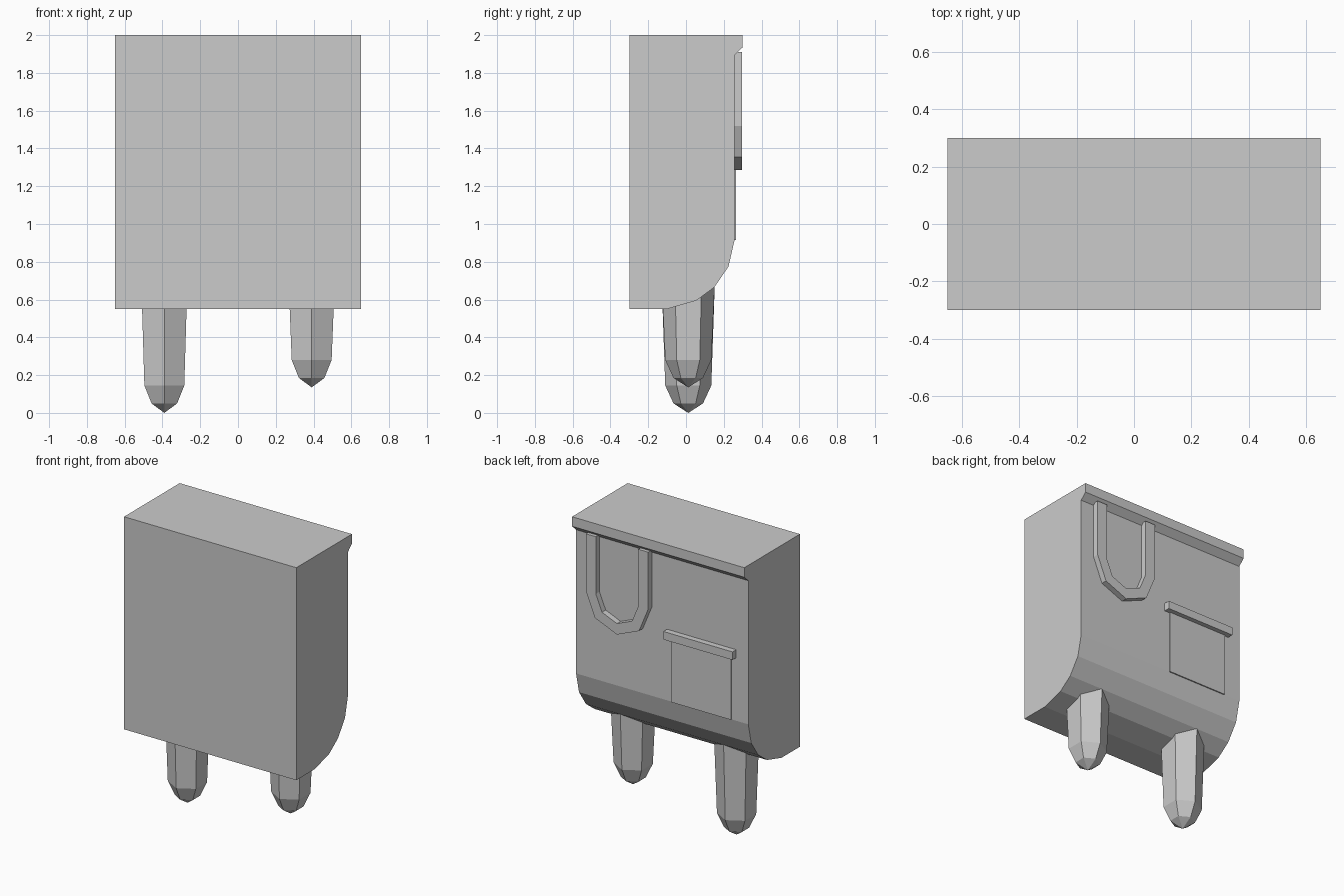
import bpy
import bmesh
import math

if "Cube" in bpy.data.objects:
    bpy.data.objects.remove(bpy.data.objects["Cube"], do_unlink=True)

GREY = (0.6, 0.6, 0.6, 1)
grey = bpy.data.materials.new("light grey")
grey.use_nodes = True
grey.diffuse_color = GREY
grey.node_tree.nodes["Principled BSDF"].inputs["Base Color"].default_value = GREY


def finish(name, bm):
    bmesh.ops.recalc_face_normals(bm, faces=bm.faces)
    mesh = bpy.data.meshes.new(name)
    bm.to_mesh(mesh)
    bm.free()
    mesh.materials.append(grey)
    obj = bpy.data.objects.new(name, mesh)
    bpy.context.collection.objects.link(obj)
    return obj


def extrude_outline(name, outline, offset):
    """Solid made by pushing a closed outline along an offset."""
    bm = bmesh.new()
    face = bm.faces.new([bm.verts.new(p) for p in outline])
    moved = bmesh.ops.extrude_face_region(bm, geom=[face])["geom"]
    verts = [v for v in moved if isinstance(v, bmesh.types.BMVert)]
    bmesh.ops.translate(bm, verts=verts, vec=offset)
    return finish(name, bm)


def plate(name, x, width, z0, z1, front):
    """Upright plate on the back wall, sunk slightly into it."""
    a, b = x - width / 2, x + width / 2
    y = 0.24
    return extrude_outline(name, [(a, y, z0), (b, y, z0), (b, y, z1), (a, y, z1)],
                           (0, front - y, 0))


# Body: side profile with a lip at the top and a rounded lower back edge
HALF = 0.65
profile = [(-0.3, 0.55), (-0.3, 2), (0.3, 2), (0.3, 1.935), (0.257, 1.895),
           (0.257, 0.915), (0.225, 0.775), (0.15, 0.665), (0.055, 0.595), (-0.1, 0.55)]
extrude_outline("body", [(-HALF, y, z) for y, z in profile], (2 * HALF, 0, 0))

# Raised loop: two straight arms joined by a faceted half ring
LOOP_X, LOOP_Z, LOOP_TOP = 0.313, 1.52, 1.91


def arch(radius):
    pts = [(radius, LOOP_TOP)]
    for i in range(5):
        a = -math.pi * i / 4
        pts.append((radius * math.cos(a), LOOP_Z + radius * math.sin(a)))
    return pts + [(-radius, LOOP_TOP)]


loop = arch(0.235) + arch(0.16)[::-1]
extrude_outline("raised_loop", [(LOOP_X + x, 0.24, z) for x, z in loop], (0, 0.057, 0))

# Small panel with a ledge above it
plate("panel", -0.3, 0.45, 0.915, 1.36, 0.265)
plate("panel_ledge", -0.298, 0.522, 1.345, 1.4, 0.297)


# Legs: tapered six-sided pegs with pointed ends
def leg(name, x, lift):
    rings = [(0.141, 0.7 - lift), (0.122, 0.145), (0.078, 0.05)]
    bm = bmesh.new()
    loops = []
    for radius, z in rings:
        loops.append([bm.verts.new((x + radius * math.sin(i * math.pi / 3),
                                    0.012 + radius * math.cos(i * math.pi / 3),
                                    z + lift)) for i in range(6)])
    tip = bm.verts.new((x, 0.012, lift))
    bm.faces.new(loops[0])
    for i in range(6):
        j = (i + 1) % 6
        for upper, lower in zip(loops, loops[1:]):
            bm.faces.new((upper[i], upper[j], lower[j], lower[i]))
        bm.faces.new((loops[-1][i], loops[-1][j], tip))
    finish(name, bm)


leg("long_leg", -0.39, 0)
leg("short_leg", 0.39, 0.135)
